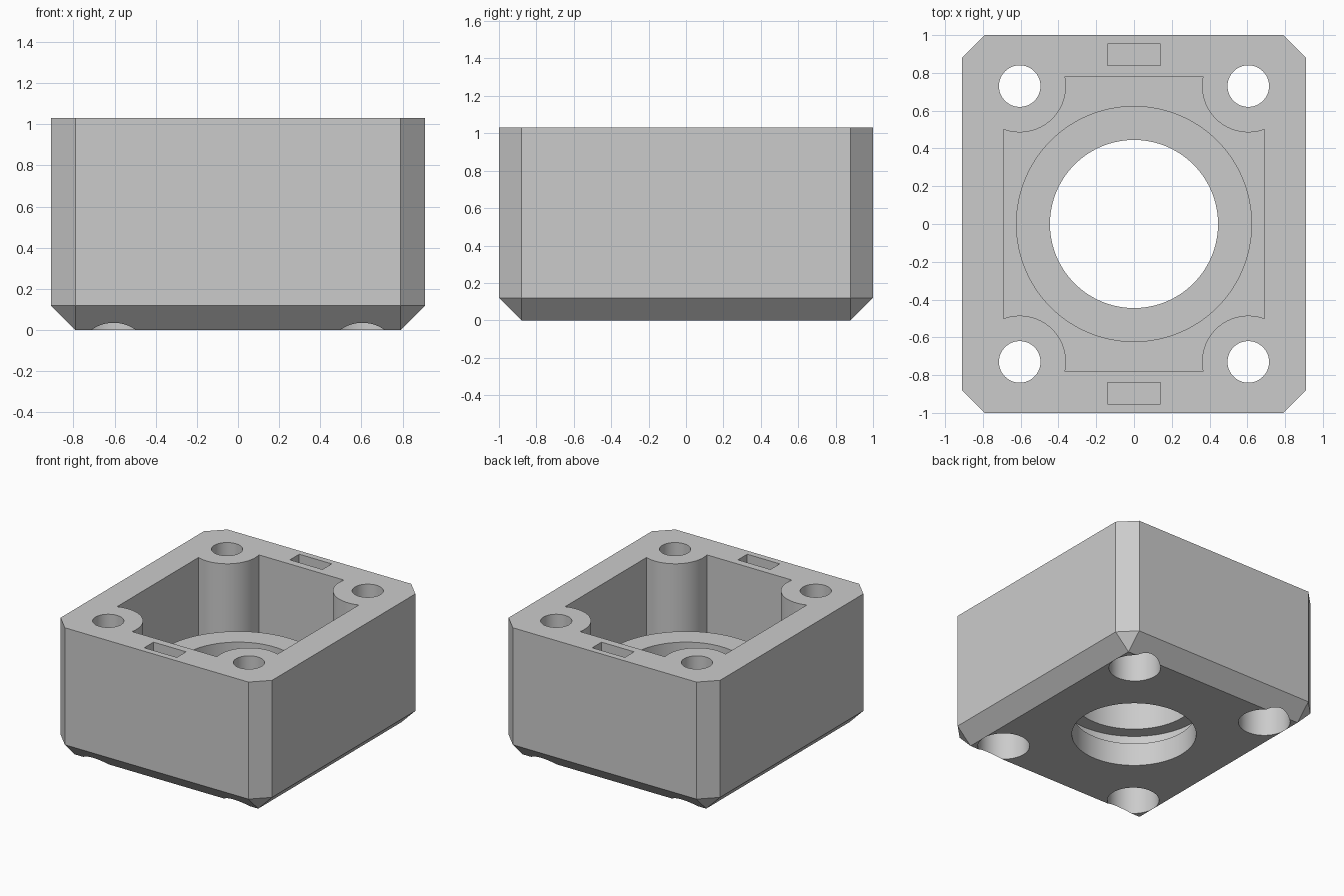
import bpy
import bmesh
from mathutils import Matrix

if "Cube" in bpy.data.objects:
    bpy.data.objects.remove(bpy.data.objects["Cube"], do_unlink=True)

HX, HY, TOP, CH = 0.91, 1.0, 1.03, 0.12      # half sizes, height, chamfer
SCREW_X, SCREW_Y = 0.605, 0.73               # screw hole centres
FLOOR, COLLAR_TOP = 0.18, 0.54               # heights inside the pocket
SIGNS = [(sx, sy) for sx in (-1, 1) for sy in (-1, 1)]

grey = bpy.data.materials.new("light_grey_plastic")
grey.use_nodes = True
colour = (0.6, 0.6, 0.6, 1)
grey.diffuse_color = colour
grey.node_tree.nodes["Principled BSDF"].inputs["Base Color"].default_value = colour


def make_object(name, bm):
    bmesh.ops.recalc_face_normals(bm, faces=bm.faces)
    mesh = bpy.data.meshes.new(name)
    bm.to_mesh(mesh)
    bm.free()
    mesh.materials.append(grey)
    obj = bpy.data.objects.new(name, mesh)
    bpy.context.collection.objects.link(obj)
    return obj


def cylinder(name, x, y, radius, z0, z1, sides=64):
    bm = bmesh.new()
    bmesh.ops.create_cone(bm, cap_ends=True, segments=sides, radius1=radius, radius2=radius,
                          depth=z1 - z0, matrix=Matrix.Translation((x, y, (z0 + z1) / 2)))
    return make_object(name, bm)


def box(name, x, y, half_x, half_y, z0, z1):
    bm = bmesh.new()
    size = Matrix.Diagonal((2 * half_x, 2 * half_y, z1 - z0, 1))
    bmesh.ops.create_cube(bm, size=1, matrix=Matrix.Translation((x, y, (z0 + z1) / 2)) @ size)
    return make_object(name, bm)


def cut(target, cutter):
    cutter.hide_render = True
    mod = target.modifiers.new("cut", "BOOLEAN")
    mod.operation = "DIFFERENCE"
    mod.solver = "EXACT"
    mod.object = cutter
    bpy.context.view_layer.objects.active = target
    bpy.ops.object.modifier_apply(modifier=mod.name)
    bpy.data.objects.remove(cutter, do_unlink=True)


# Outer block: chamfered corners, with the bottom edge tapering to a rectangle
bm = bmesh.new()
for sx, sy in SIGNS:
    bm.verts.new((sx * (HX - CH), sy * (HY - CH), 0))
    for z in (CH, TOP):
        bm.verts.new((sx * HX, sy * (HY - CH), z))
        bm.verts.new((sx * (HX - CH), sy * HY, z))
bmesh.ops.convex_hull(bm, input=bm.verts)
bmesh.ops.dissolve_limit(bm, angle_limit=0.01, verts=bm.verts, edges=bm.edges)
housing = make_object("housing", bm)

# Pocket, leaving four screw pillars and a round collar standing
pocket = box("pocket_cutter", 0, 0, 0.69, 0.78, FLOOR, TOP + 0.2)
for sx, sy in SIGNS:
    cut(pocket, cylinder("pillar", sx * SCREW_X, sy * SCREW_Y, 0.245, 0, TOP + 0.5))
cut(pocket, cylinder("collar", 0, 0, 0.625, 0, COLLAR_TOP, 96))
cut(housing, pocket)

# Central bore with a wider retaining groove inside the collar
cut(housing, cylinder("bore_cutter", 0, 0, 0.445, -0.2, TOP, 96))
cut(housing, cylinder("groove_cutter", 0, 0, 0.55, FLOOR, 0.30, 96))

# Screw holes with counterbores underneath
for sx, sy in SIGNS:
    x, y = sx * SCREW_X, sy * SCREW_Y
    cut(housing, cylinder("screw_cutter", x, y, 0.11, -0.2, TOP + 0.2))
    cut(housing, cylinder("head_cutter", x, y, 0.185, -0.2, 0.3))

# Small slots in the front and back rim
for sy in (-1, 1):
    cut(housing, box("slot_cutter", 0, sy * 0.895, 0.14, 0.057, TOP - 0.12, TOP + 0.2))

# Smooth round walls, sharp edges
bpy.ops.object.select_all(action="DESELECT")
housing.select_set(True)
bpy.context.view_layer.objects.active = housing
bpy.ops.object.shade_smooth_by_angle(angle=0.5)
